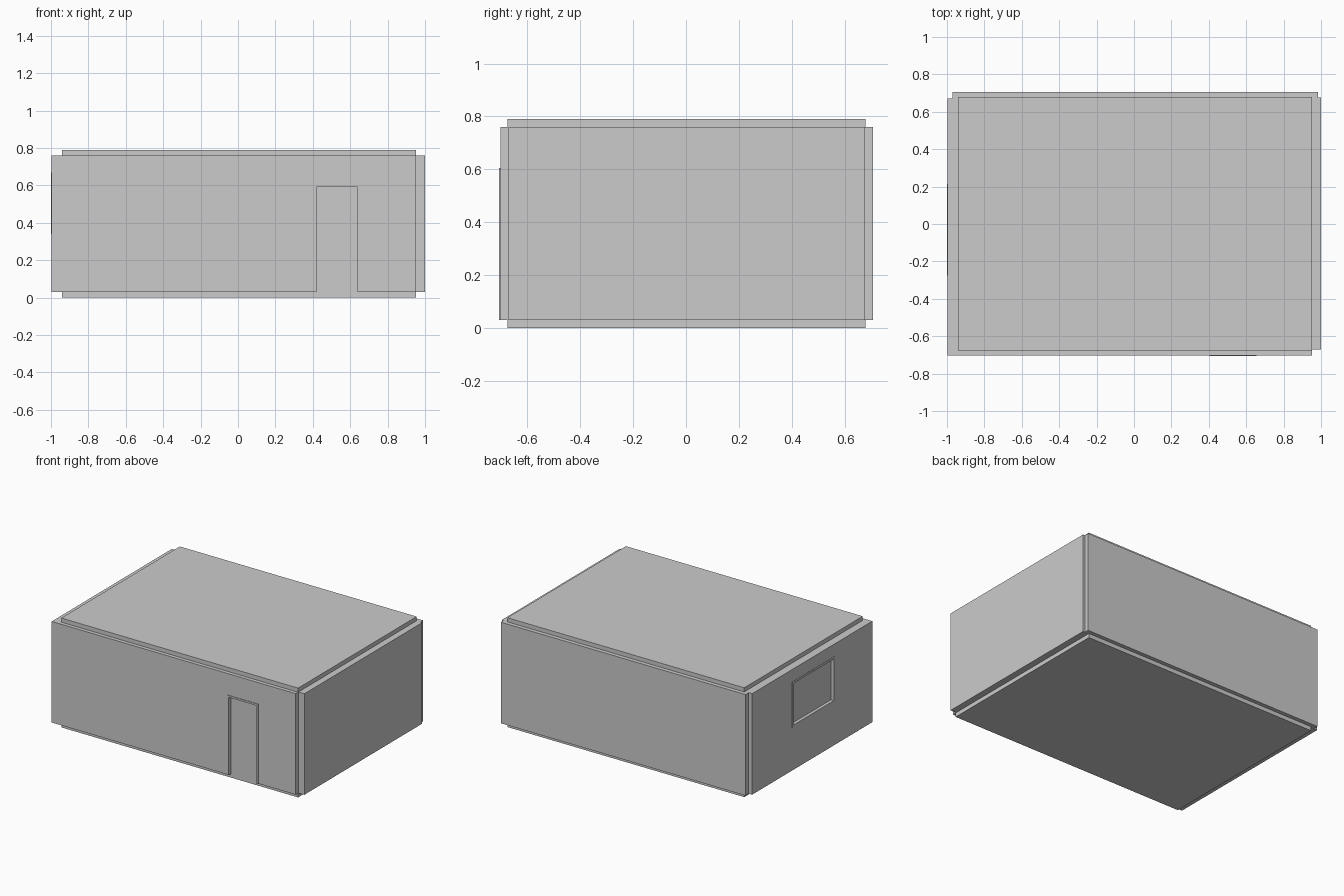
import bpy, bmesh

if "Cube" in bpy.data.objects:
    bpy.data.objects.remove(bpy.data.objects["Cube"])


def finish(name, bm):
    bmesh.ops.recalc_face_normals(bm, faces=bm.faces)
    me = bpy.data.meshes.new(name)
    bm.to_mesh(me)
    bm.free()
    ob = bpy.data.objects.new(name, me)
    bpy.context.collection.objects.link(ob)
    return ob


def box(name, x, y, z):
    bm = bmesh.new()
    bmesh.ops.create_cube(bm, size=1)
    for v in bm.verts:
        v.co = [(a + b) / 2 + c * (b - a) for (a, b), c in zip((x, y, z), v.co)]
    return finish(name, bm)


def arch(name, a, b, y, z0, z1, in_a, in_b, in_top):
    """Panel in the xz plane with a doorway open at the bottom."""
    pts = [(a, z0), (in_a, z0), (in_a, in_top), (in_b, in_top),
           (in_b, z0), (b, z0), (b, z1), (a, z1)]
    bm = bmesh.new()
    f = bm.faces.new([bm.verts.new((px, y[0], pz)) for px, pz in pts])
    ext = bmesh.ops.extrude_face_region(bm, geom=[f], use_keep_orig=True)
    for v in ext["geom"]:
        if isinstance(v, bmesh.types.BMVert):
            v.co.y = y[1]
    return finish(name, bm)


def ring(name, x, outer, inner):
    """Panel in the yz plane with a rectangular hole; rects are y0, y1, z0, z1."""
    bm = bmesh.new()
    loops = []
    for px, (y0, y1, z0, z1) in ((x[0], outer), (x[0], inner), (x[1], inner), (x[1], outer)):
        loops.append([bm.verts.new((px, *p)) for p in ((y0, z0), (y1, z0), (y1, z1), (y0, z1))])
    for k in range(4):
        a, b = loops[k], loops[(k + 1) % 4]
        for i in range(4):
            j = (i + 1) % 4
            bm.faces.new((a[i], a[j], b[j], b[i]))
    return finish(name, bm)


T = 0.06                 # panel thickness
Z0, Z1 = 0.03, 0.76      # wall bottom and top

# Floor and roof slabs
for name, z in (("floor", 0.0), ("roof", 0.73)):
    box(name, (-0.94, 0.953), (-0.675, 0.678), (z, z + T))

# Plain walls
box("back_wall", (-0.97, 0.985), (0.647, 0.707), (Z0, Z1))
box("right_wall", (0.94, 1.0), (-0.671, 0.675), (Z0, Z1))

# Front wall with doorway, door frame and recessed door
arch("front_wall", -0.998, 0.953, (-0.702, -0.642), Z0, Z1, 0.41, 0.65, 0.602)
arch("door_frame", 0.405, 0.654, (-0.706, -0.638), Z0, 0.605, 0.42, 0.639, 0.592)
box("door", (0.415, 0.645), (-0.682, -0.662), (Z0, 0.598))

# Left wall with window opening, window frame and recessed pane
hole = (-0.27, 0.21, 0.345, 0.665)
ring("left_wall", (-0.998, -0.938), (-0.67, 0.67, Z0, Z1), hole)
ring("window_frame", (-1.0, -0.936), (-0.275, 0.215, 0.34, 0.67), (-0.26, 0.2, 0.355, 0.655))
box("window_pane", (-0.977, -0.961), (-0.265, 0.205), (0.35, 0.66))
